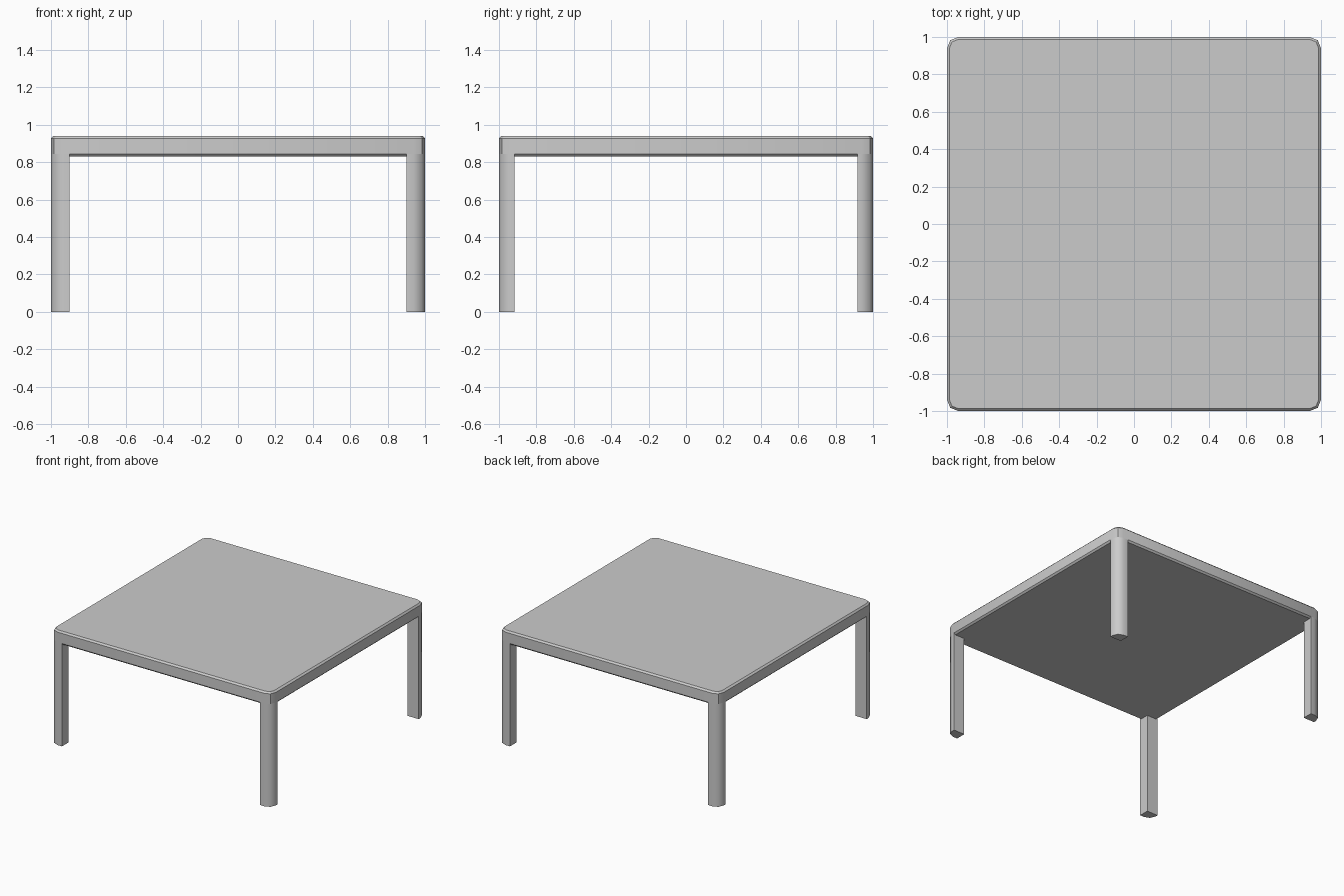
import bpy, bmesh, math

if "Cube" in bpy.data.objects:
    bpy.data.objects.remove(bpy.data.objects["Cube"])

HALF, RADIUS, STEPS = 1.0, 0.06, 2
Z_UNDER, Z_TOP, BEVEL = 0.832, 0.941, 0.013
LEG_X, LEG_Y = 0.10, 0.083


def corner(sx, sy, inset=0.0):
    """Rounded outer corner, from the x side round to the y side."""
    c, r = HALF - RADIUS, RADIUS - inset
    pts = []
    for i in range(STEPS + 1):
        a = math.pi / 2 * i / STEPS
        pts.append((sx * (c + r * math.cos(a)), sy * (c + r * math.sin(a))))
    return pts


def square(inset):
    """Full rounded square outline."""
    return (corner(1, 1, inset) + corner(-1, 1, inset)[::-1]
            + corner(-1, -1, inset) + corner(1, -1, inset)[::-1])


def loft(name, rings, angle):
    """Join stacked (outline, z) rings into a closed solid."""
    bm = bmesh.new()
    loops = [[bm.verts.new((x, y, z)) for x, y in pts] for pts, z in rings]
    n = len(loops[0])
    for lo, hi in zip(loops, loops[1:]):
        for i in range(n):
            j = (i + 1) % n
            bm.faces.new((lo[i], lo[j], hi[j], hi[i]))
    bm.faces.new(loops[0][::-1])
    bm.faces.new(loops[-1])
    bmesh.ops.recalc_face_normals(bm, faces=bm.faces[:])
    mesh = bpy.data.meshes.new(name)
    bm.to_mesh(mesh)
    bm.free()
    ob = bpy.data.objects.new(name, mesh)
    bpy.context.collection.objects.link(ob)
    bpy.ops.object.select_all(action='DESELECT')
    ob.select_set(True)
    bpy.context.view_layer.objects.active = ob
    bpy.ops.object.shade_smooth_by_angle(angle=math.radians(angle))


# Table top: slab with rounded corners and chamfered rims
loft("table_top", [(square(BEVEL), Z_UNDER), (square(0), Z_UNDER + BEVEL),
                   (square(0), Z_TOP - BEVEL), (square(BEVEL), Z_TOP)], 30)

# Legs: flush with the slab's corners, square on the inside
for sx, side in ((-1, "left"), (1, "right")):
    for sy, end in ((-1, "front"), (1, "back")):
        xi, yi = sx * (HALF - LEG_X), sy * (HALF - LEG_Y)
        outline = corner(sx, sy) + [(xi, sy * HALF), (xi, yi), (sx * HALF, yi)]
        loft(f"{end}_{side}_leg",
             [(outline, 0.0), (outline, Z_UNDER + BEVEL)], 50)
